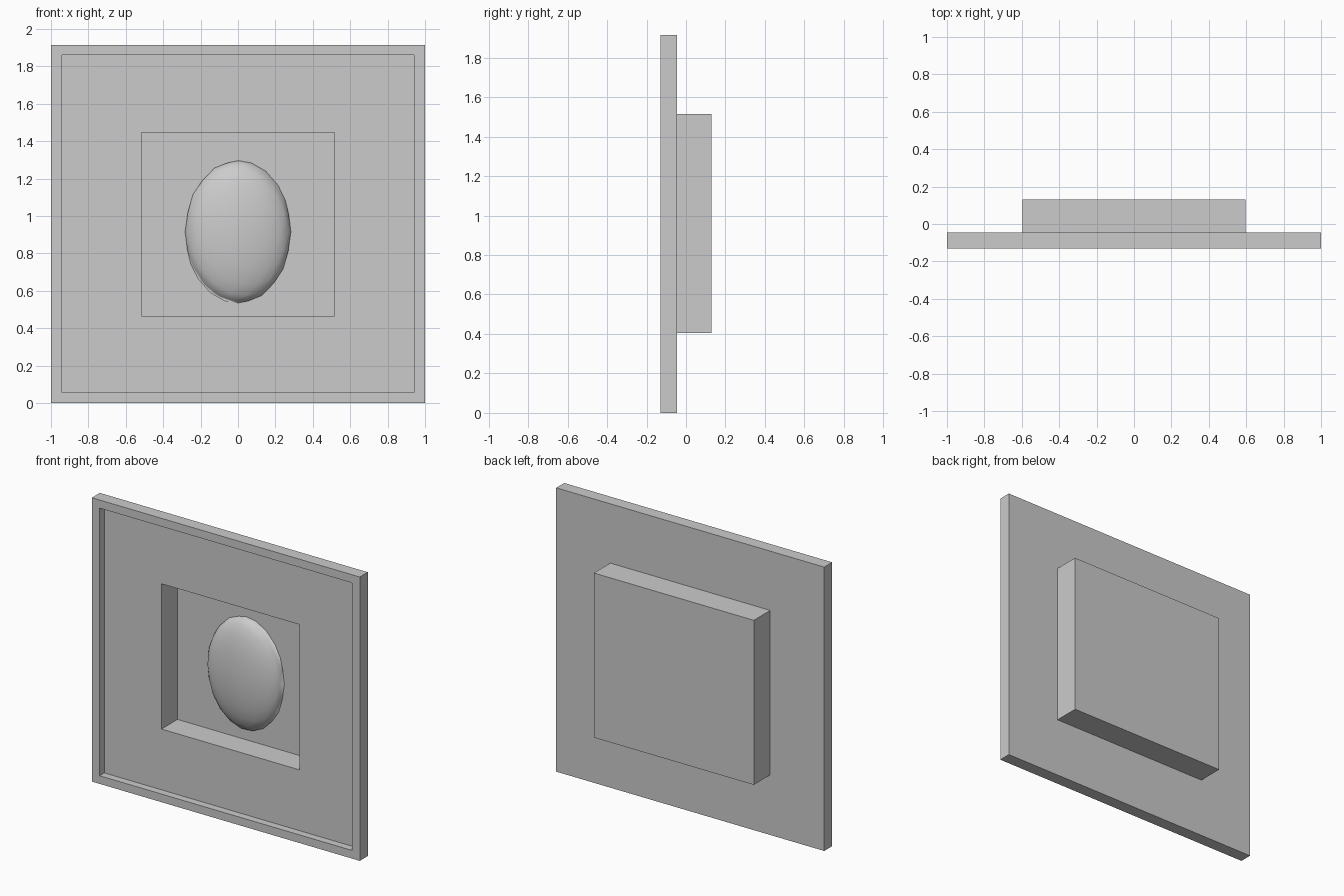
import bpy, bmesh
from mathutils import Vector

cube = bpy.data.objects.get("Cube")
if cube:
    bpy.data.objects.remove(cube, do_unlink=True)

# Single grey finish
grey = bpy.data.materials.new("plain_grey")
grey.use_nodes = True
colour = (0.6, 0.6, 0.6, 1)
grey.diffuse_color = colour
grey.node_tree.nodes["Principled BSDF"].inputs["Base Color"].default_value = colour

FRONT, RIM, PLATE_BACK, WELL, BACK = -0.13, -0.08, -0.045, 0.09, 0.13


def loop(bm, half, low, high, y):
    """Rectangle of vertices facing the front at depth y."""
    return [bm.verts.new((x, y, z)) for x, z in
            ((-half, low), (half, low), (half, high), (-half, high))]


def bridge(bm, a, b):
    for i in range(4):
        j = (i + 1) % 4
        bm.faces.new((a[i], a[j], b[j], b[i]))


# Panel and rear box: one shell of nested rectangles, from well floor to box back
bm = bmesh.new()
rings = [loop(bm, *r) for r in (
    (0.515, 0.465, 1.445, WELL),
    (0.515, 0.465, 1.445, RIM),
    (0.942, 0.055, 1.86, RIM),
    (0.942, 0.055, 1.86, FRONT),
    (1.0, 0.0, 1.915, FRONT),
    (1.0, 0.0, 1.915, PLATE_BACK),
    (0.597, 0.405, 1.515, PLATE_BACK),
    (0.597, 0.405, 1.515, BACK))]
for a, b in zip(rings, rings[1:]):
    bridge(bm, a, b)
bm.faces.new(rings[0])
bm.faces.new(rings[-1])
bmesh.ops.recalc_face_normals(bm, faces=bm.faces[:])
mesh = bpy.data.meshes.new("recessed_panel")
bm.to_mesh(mesh)
bm.free()
mesh.materials.append(grey)
bpy.context.collection.objects.link(bpy.data.objects.new("recessed_panel", mesh))

# Oval dome on the well floor, its rear half trimmed away
bpy.ops.mesh.primitive_ico_sphere_add(subdivisions=3, radius=1)
dome = bpy.context.object
dome.name = "oval_dome"
bm = bmesh.new()
bm.from_mesh(dome.data)
bmesh.ops.scale(bm, vec=(0.283, 0.1, 0.381), verts=bm.verts)
bmesh.ops.bisect_plane(bm, geom=bm.verts[:] + bm.edges[:] + bm.faces[:],
                       plane_co=(0, 0, 0), plane_no=(0, 1, 0), clear_outer=True)
bmesh.ops.translate(bm, vec=Vector((0, WELL, 0.915)), verts=bm.verts)
bm.to_mesh(dome.data)
bm.free()
dome.data.materials.append(grey)
bpy.ops.object.shade_smooth()
